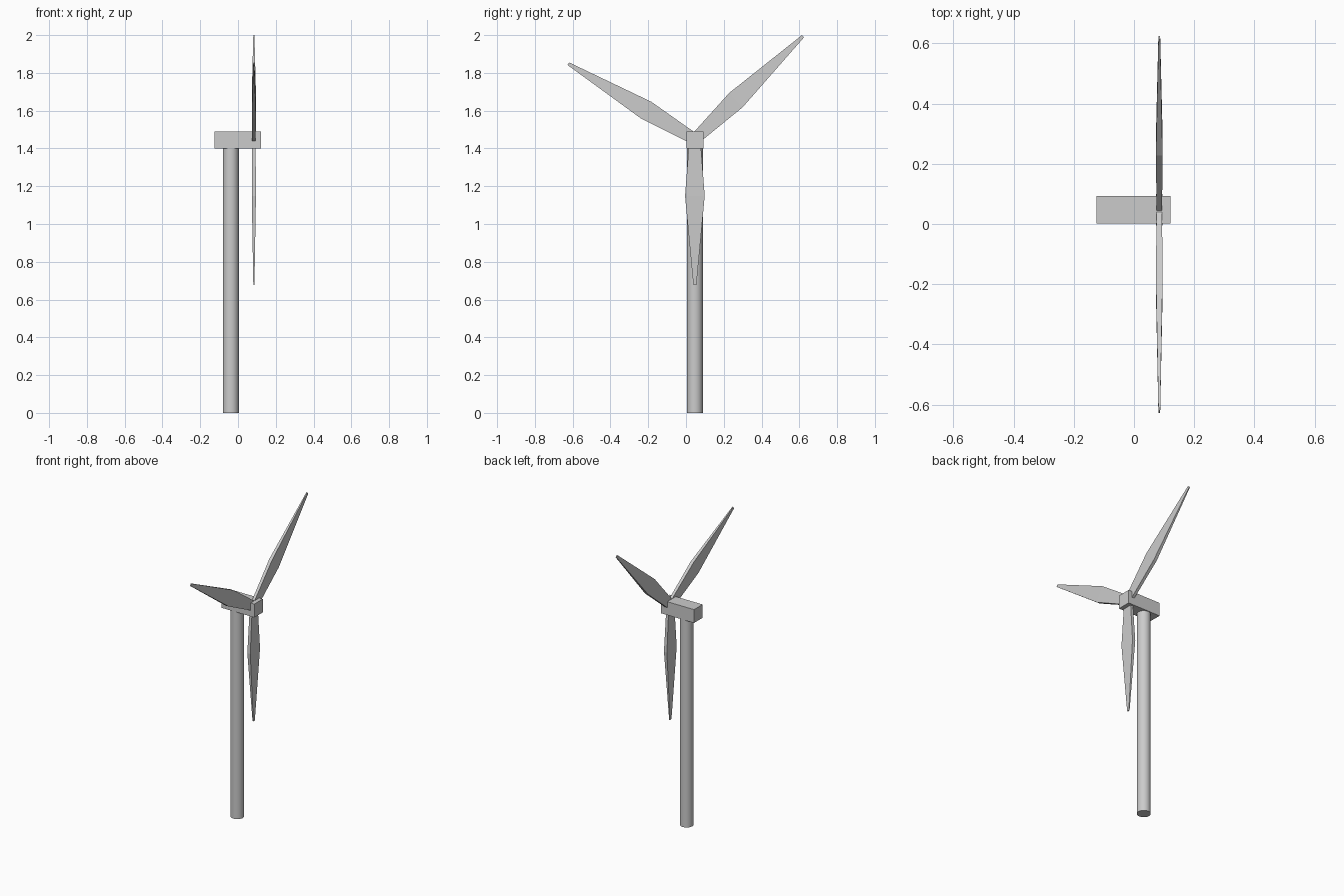
import bpy, bmesh
from math import cos, sin, radians
from mathutils import Vector

if "Cube" in bpy.data.objects:
    bpy.data.objects.remove(bpy.data.objects["Cube"])

HUB = Vector((0.084, 0.047, 1.449))

# Tower
bpy.ops.mesh.primitive_cylinder_add(vertices=32, radius=0.042, depth=1.4,
                                    location=(-0.038, 0.047, 0.7))
tower = bpy.context.object
tower.name = "tower"
bpy.ops.object.shade_smooth_by_angle()

# Nacelle
bpy.ops.mesh.primitive_cube_add(size=1, location=(-0.002, 0.047, 1.444))
nacelle = bpy.context.object
nacelle.name = "nacelle"
nacelle.scale = (0.245, 0.091, 0.09)


def blade(name, angle, length):
    """Flat-sided blade lofted through root, widest and tip sections."""
    d = Vector((0, cos(angle), sin(angle)))
    n = Vector((0, -sin(angle), cos(angle)))
    x = Vector((1, 0, 0))
    bm = bmesh.new()
    rings = []
    # distance along blade, half width, half thickness
    for r, w, t in ((0, 0.029, 0.009), (0.3, 0.052, 0.011), (length, 0.008, 0.003)):
        rings.append([bm.verts.new(HUB + d * r + n * w * a + x * t * b)
                      for a, b in ((-1, -1), (1, -1), (1, 1), (-1, 1))])
    for lo, hi in zip(rings, rings[1:]):
        for i in range(4):
            j = (i + 1) % 4
            bm.faces.new((lo[i], lo[j], hi[j], hi[i]))
    bm.faces.new(rings[0])
    bm.faces.new(rings[-1])
    bmesh.ops.recalc_face_normals(bm, faces=bm.faces)
    mesh = bpy.data.meshes.new(name)
    bm.to_mesh(mesh)
    bm.free()
    bpy.context.collection.objects.link(bpy.data.objects.new(name, mesh))


# Rotor blades
blade("blade_lower", radians(270), 0.773)
blade("blade_right", radians(43.6), 0.79)
blade("blade_left", radians(149.2), 0.78)
